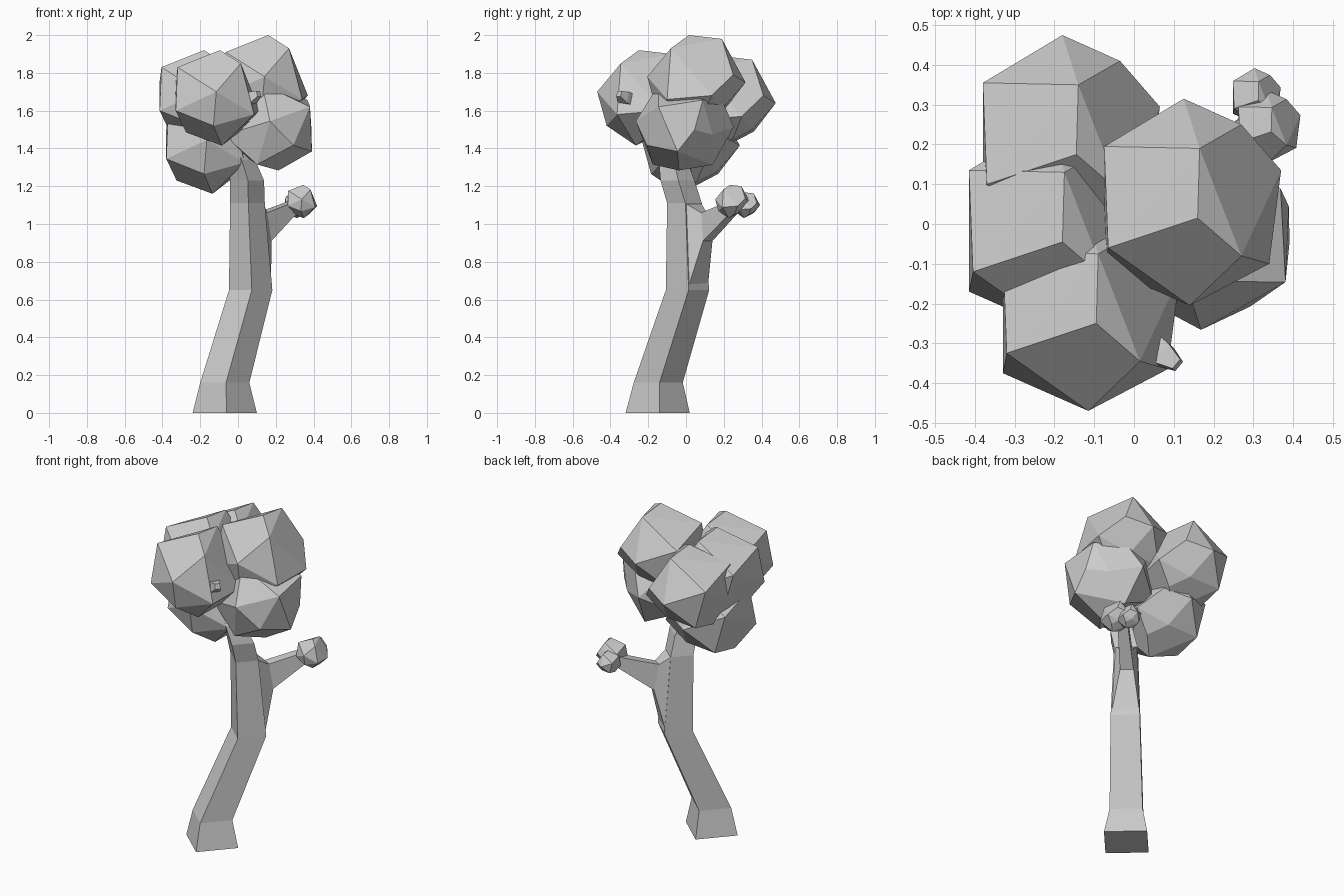
import bpy, bmesh, math
from mathutils import Vector, Matrix

if "Cube" in bpy.data.objects:
    bpy.data.objects.remove(bpy.data.objects["Cube"])


def finish(bm, name):
    bmesh.ops.recalc_face_normals(bm, faces=bm.faces)
    me = bpy.data.meshes.new(name)
    bm.to_mesh(me)
    bm.free()
    ob = bpy.data.objects.new(name, me)
    bpy.context.collection.objects.link(ob)
    return ob


def loft(name, rings):
    bm = bmesh.new()
    loops = [[bm.verts.new(p) for p in ring] for ring in rings]
    for a, b in zip(loops, loops[1:]):
        for i in range(4):
            j = (i + 1) % 4
            bm.faces.new((a[i], a[j], b[j], b[i]))
    bm.faces.new(loops[0])
    bm.faces.new(loops[-1])
    return finish(bm, name)


def flat_ring(x, y, z, r):
    # horizontal square with its corners on the axes
    return [(x + r * math.cos(a), y + r * math.sin(a), z)
            for a in (math.radians(3 + 90 * i) for i in range(4))]


def limb(name, stations):
    # four-sided limb; each station is (centre, half width, half height)
    axis = (Vector(stations[-1][0]) - Vector(stations[0][0])).normalized()
    side = axis.cross(Vector((0, 0, 1))).normalized()
    up = side.cross(axis)
    return loft(name, [[Vector(c) + side * w * a + up * h * b
                        for a, b in ((-1, -1), (1, -1), (1, 1), (-1, 1))]
                       for c, w, h in stations])


# Trunk: bent, four-sided, flared at the foot
loft("trunk", [flat_ring(*s) for s in (
    (-0.07, -0.15, 0, 0.17), (-0.07, -0.147, 0.16, 0.13),
    (0.067, 0.008, 0.65, 0.115), (0.05, -0.008, 1.11, 0.092),
    (0.048, -0.045, 1.23, 0.09), (0.015, -0.07, 1.34, 0.075),
    (-0.07, -0.04, 1.5, 0.05), (-0.1, -0.08, 1.75, 0.02))])

# Side branch: flows out of the trunk's back right face
loft("side_branch", [
    [(0.055, 0.115, 0.66), (0.175, 0.01, 0.66),
     (0.135, -0.005, 1.11), (0.045, 0.08, 1.11)],
    [(0.12, 0.14, 0.91), (0.177, 0.09, 0.91),
     (0.155, 0.08, 1.06), (0.105, 0.11, 1.06)],
    [(0.29, 0.29, 1.075), (0.33, 0.25, 1.075),
     (0.33, 0.25, 1.13), (0.29, 0.29, 1.13)]])

# Twig poking out of the crown
limb("crown_twig", [((-0.05, -0.22, 1.62), 0.03, 0.03),
                    ((0.075, -0.33, 1.67), 0.03, 0.03),
                    ((0.11, -0.355, 1.69), 0.015, 0.015)])

# Faceted leaf clump: one lumpy hull shape reused for every clump
CLUMP = [(-.215, .165, .085), (.025, .16, .23), (.02, -.015, .25),
         (-.205, -.09, .16), (-.015, .285, 0), (.13, .22, .04),
         (.23, .105, -.07), (.13, -.11, .18), (0, -.235, .03),
         (.2, -.13, -.09), (-.015, -.185, -.15), (-.215, -.14, -.07),
         (.03, -.03, -.255), (-.16, -.01, -.185), (-.15, .17, -.15),
         (.05, .16, -.14), (.12, .06, -.185)]


def clump(name, centre, scale=1.0, tilt=0.0, turn=0.0):
    bm = bmesh.new()
    for p in CLUMP:
        bm.verts.new(p)
    bmesh.ops.convex_hull(bm, input=bm.verts)
    bmesh.ops.delete(bm, geom=[v for v in bm.verts if not v.link_faces],
                     context='VERTS')
    bmesh.ops.dissolve_limit(bm, angle_limit=math.radians(8),
                             verts=bm.verts, edges=bm.edges)
    bm.transform(Matrix.Translation(centre)
                 @ Matrix.Rotation(math.radians(turn), 4, 'Z')
                 @ Matrix.Rotation(math.radians(tilt), 4, 'Y')
                 @ Matrix.Scale(scale, 4))
    return finish(bm, name)


# Crown
clump("leaf_clump_top", (0.14, 0.03, 1.75))
clump("leaf_clump_back", (-0.165, 0.19, 1.64))
clump("leaf_clump_left", (-0.2, -0.03, 1.67))
clump("leaf_clump_front", (-0.115, -0.235, 1.67))
clump("leaf_clump_right", (0.175, -0.03, 1.525), tilt=-50, turn=4)
clump("leaf_clump_low", (-0.165, 0.0, 1.415))

# Small clumps at the end of the side branch
clump("branch_clump_front", (0.338, 0.237, 1.12), 0.35)
clump("branch_clump_back", (0.307, 0.315, 1.1), 0.27)
